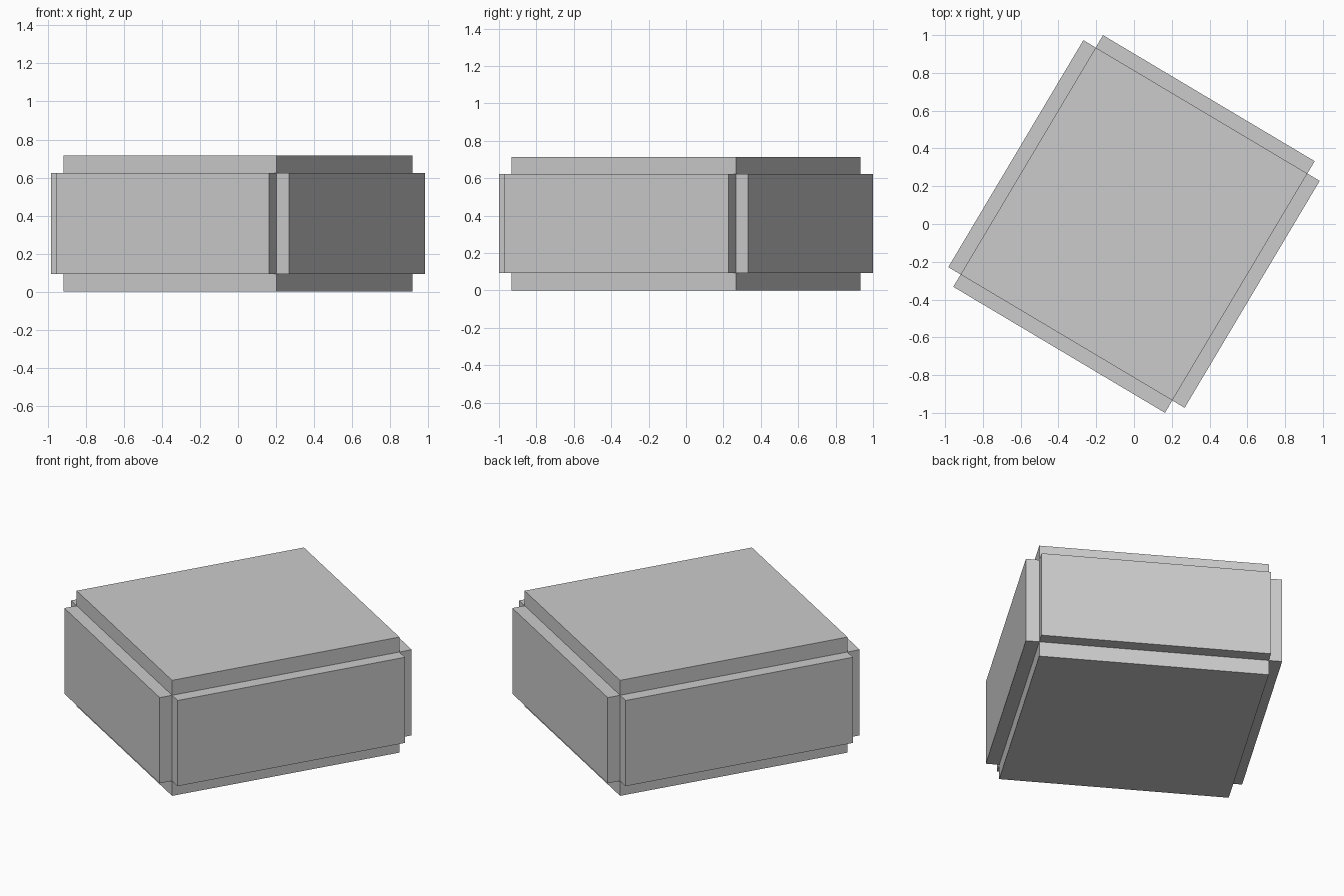
import bpy, bmesh, math
from mathutils import Matrix

if "Cube" in bpy.data.objects:
    bpy.data.objects.remove(bpy.data.objects["Cube"])

W, D, H = 1.304, 1.398, 0.53       # inner block
SIDE, CAP = 0.076, 0.0925          # raised amounts of side and top/bottom panels
TURN = math.radians(-30.76)

# Inner block
bm = bmesh.new()
bmesh.ops.create_cube(bm, size=1)
bmesh.ops.scale(bm, vec=(W, D, H), verts=bm.verts)

# Raise every face straight out as its own panel, leaving stepped edges
bm.normal_update()
bmesh.ops.split_edges(bm, edges=bm.edges[:])
for face in bm.faces[:]:
    n = face.normal.copy()
    raised = bmesh.ops.extrude_discrete_faces(bm, faces=[face])["faces"][0]
    depth = CAP if abs(n.z) > 0.5 else SIDE
    bmesh.ops.translate(bm, vec=n * depth, verts=raised.verts)
bmesh.ops.remove_doubles(bm, verts=bm.verts, dist=1e-5)
bmesh.ops.recalc_face_normals(bm, faces=bm.faces)

# Turn on its base and stand on the floor
bm.transform(Matrix.Translation((0, 0, H / 2 + CAP)) @ Matrix.Rotation(TURN, 4, 'Z'))
mesh = bpy.data.meshes.new("stepped_block")
bm.to_mesh(mesh)
bm.free()
bpy.context.collection.objects.link(bpy.data.objects.new("stepped_block", mesh))
